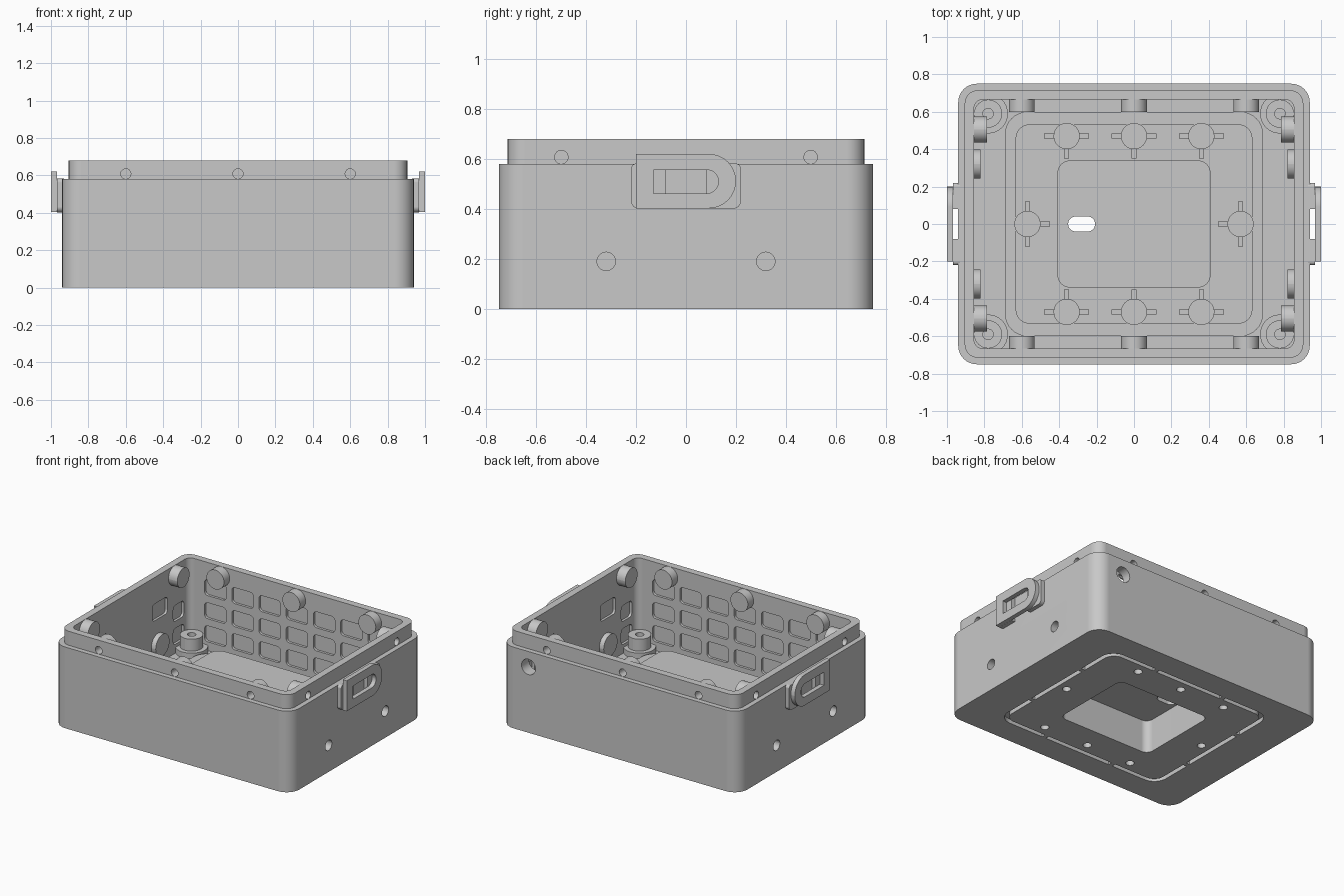
import bpy, bmesh
from math import cos, sin, pi

cube = bpy.data.objects.get("Cube")
if cube:
    bpy.data.objects.remove(cube)

COLOUR = (0.58, 0.58, 0.58, 1)
grey = bpy.data.materials.new("plain_grey")
grey.use_nodes = True
grey.diffuse_color = COLOUR
grey.node_tree.nodes["Principled BSDF"].inputs["Base Color"].default_value = COLOUR

SIGNS = (-1, 1)


def place(u, v, t, axis):
    return {"z": (u, v, t), "y": (u, t, v), "x": (t, u, v)}[axis]


def outline(hw, hh, radii, cu=0, cv=0, seg=8):
    """Rounded rectangle; radii run from the upper right corner anticlockwise."""
    pts = []
    corners = ((1, 1), (-1, 1), (-1, -1), (1, -1))
    for k, ((su, sv), r) in enumerate(zip(corners, radii)):
        steps = seg if r else 0
        for i in range(steps + 1):
            a = pi / 2 * (k + i / max(steps, 1))
            pts.append((cu + su * (hw - r) + r * cos(a), cv + sv * (hh - r) + r * sin(a)))
    return pts


def loft(bm, rings, axis="z", closed=False):
    """Join (outline, height) rings into a skin, capped or closed on itself."""
    loops = [[bm.verts.new(place(u, v, t, axis)) for u, v in pts] for pts, t in rings]
    pairs = list(zip(loops, loops[1:]))
    if closed:
        pairs.append((loops[-1], loops[0]))
    else:
        bm.faces.new(loops[0])
        bm.faces.new(loops[-1])
    for a, b in pairs:
        n = len(a)
        for i in range(n):
            j = (i + 1) % n
            bm.faces.new((a[i], a[j], b[j], b[i]))


def block(bm, cu, cv, hw, hh, t0, t1, r=0, axis="z"):
    pts = outline(hw, hh, [r] * 4, cu, cv)
    loft(bm, [(pts, t0), (pts, t1)], axis)


def rod(bm, cu, cv, r, t0, t1, axis="z"):
    block(bm, cu, cv, r, r, t0, t1, r * 0.9999, axis)


def finish(bm, name):
    bmesh.ops.recalc_face_normals(bm, faces=bm.faces[:])
    mesh = bpy.data.meshes.new(name)
    bm.to_mesh(mesh)
    bm.free()
    ob = bpy.data.objects.new(name, mesh)
    bpy.context.scene.collection.objects.link(ob)
    mesh.materials.append(grey)
    return ob


# Tub: outer wall, stepped lip, inner wall and floor in one skin
bm = bmesh.new()
outer = outline(0.94, 0.75, [0.1] * 4)
lip = outline(0.905, 0.715, [0.07] * 4)
inner = outline(0.855, 0.665, [0.045] * 4)
loft(bm, [(outer, 0), (outer, 0.58), (lip, 0.58), (lip, 0.68), (inner, 0.68), (inner, 0.05)])
tub = finish(bm, "tub")

# Raised platform over the underside pocket
bm = bmesh.new()
block(bm, 0, 0, 0.41, 0.34, 0.03, 0.265, 0.07)
platform = finish(bm, "raised_platform")

# Rib ring on the floor
bm = bmesh.new()
ring_out = outline(0.69, 0.6, [0.12] * 4)
ring_in = outline(0.63, 0.53, [0.07] * 4)
loft(bm, [(ring_out, 0.04), (ring_out, 0.08), (ring_in, 0.08), (ring_in, 0.04)], closed=True)
finish(bm, "floor_rib_ring")

# Floor bosses with crossed stiffening ribs
BOSSES = [(x, s * 0.47) for s in SIGNS for x in (-0.36, 0, 0.36)] + [(-0.57, 0), (0.57, 0)]
bm = bmesh.new()
ribs = bmesh.new()
for x, y in BOSSES:
    rod(bm, x, y, 0.07, 0.04, 0.12)
    if y:
        s = -1 if y > 0 else 1
        block(ribs, x, y, 0.12, 0.013, 0.04, 0.1)
        block(ribs, x, y + s * 0.06, 0.013, 0.06, 0.04, 0.099)
    else:
        s = -1 if x > 0 else 1
        block(ribs, x, y, 0.013, 0.12, 0.04, 0.1)
        block(ribs, x + s * 0.06, y, 0.06, 0.013, 0.04, 0.099)
bosses = finish(bm, "floor_bosses")
finish(ribs, "boss_ribs")

# Corner screw posts
bm = bmesh.new()
for sx in SIGNS:
    for sy in SIGNS:
        p = [outline(r, r, [r * 0.9999] * 4, sx * 0.78, sy * 0.59) for r in (0.106, 0.075, 0.028)]
        loft(bm, [(p[0], 0.04), (p[0], 0.09), (p[1], 0.09), (p[1], 0.175), (p[2], 0.175), (p[2], 0.06)])
finish(bm, "corner_posts")

# Round pegs along the inner walls
bm = bmesh.new()
for s in SIGNS:
    for x in (-0.6, 0, 0.6):
        rod(bm, x, 0.61, 0.069, s * 0.6, s * 0.67, "y")
    for y in SIGNS:
        rod(bm, y * 0.505, 0.61, 0.069, s * 0.785, s * 0.86, "x")
        rod(bm, y * 0.32, 0.19, 0.078, s * 0.82, s * 0.86, "x")
pegs = finish(bm, "wall_pegs")

# Cutter: pocket, groove, blind holes and wall recesses
bm = bmesh.new()
block(bm, 0, 0, 0.37, 0.305, -0.1, 0.235, 0.05)
g_out = outline(0.668, 0.573, [0.1] * 4)
g_in = outline(0.638, 0.543, [0.075] * 4)
loft(bm, [(g_out, -0.1), (g_out, 0.03), (g_in, 0.03), (g_in, -0.1)], closed=True)
for x, y in BOSSES:
    rod(bm, x, y, 0.028, -0.1, 0.09)
for s in SIGNS:
    for x in (-0.6, 0, 0.6):
        rod(bm, x, 0.608, 0.027, s * 0.62, s * 0.8, "y")
    for y in SIGNS:
        rod(bm, y * 0.5, 0.608, 0.027, s * 0.81, s * 1.1, "x")
        rod(bm, y * 0.32, 0.19, 0.037, s * 0.835, s * 1.1, "x")
        block(bm, y * 0.34, 0.43, 0.085, 0.06, s * 0.8, s * 0.873, 0.025, "x")
        for z in (0.17, 0.335):
            block(bm, y * 0.55, z, 0.06, 0.057, s * 0.8, s * 0.873, 0.025, "x")
    for col in range(-3, 4):
        for z in (0.17, 0.335, 0.5):
            block(bm, col * 0.215, z, 0.085, 0.057, s * 0.61, s * 0.683, 0.025, "y")
recess_cutter = finish(bm, "recess_cutter")

# Cutter: slot in the platform and cable hole in the back
bm = bmesh.new()
block(bm, -0.28, 0, 0.072, 0.04, 0.15, 0.35, 0.0399)
rod(bm, 0.72, 0.47, 0.055, 0.6, 0.9, "y")
opening_cutter = finish(bm, "opening_cutter")

CUTS = (
    (tub, (recess_cutter, opening_cutter)),
    (platform, (recess_cutter, opening_cutter)),
    (bosses, (recess_cutter,)),
    (pegs, (recess_cutter,)),
)
for ob, cutters in CUTS:
    for cutter in cutters:
        mod = ob.modifiers.new(cutter.name, "BOOLEAN")
        mod.operation = "DIFFERENCE"
        mod.solver = "EXACT"
        mod.object = cutter
graph = bpy.context.evaluated_depsgraph_get()
done = [(ob, bpy.data.meshes.new_from_object(ob.evaluated_get(graph))) for ob, _ in CUTS]
for ob, mesh in done:
    ob.modifiers.clear()
    ob.data = mesh
for cutter in (recess_cutter, opening_cutter):
    bpy.data.objects.remove(cutter)

# Small bridges crossing the underside groove
bm = bmesh.new()
for s in SIGNS:
    for t in SIGNS:
        block(bm, t * 0.28, s * 0.558, 0.015, 0.015, 0, 0.03)
        block(bm, s * 0.653, t * 0.25, 0.015, 0.015, 0, 0.03)
finish(bm, "groove_bridges")

# Side loops: slotted plate held off the wall by two mounts
for s, side in ((1, "left"), (-1, "right")):
    bm = bmesh.new()
    plate = outline(0.2, 0.109, [0.108, 0, 0, 0.108], 0, 0.512)
    slot = outline(0.13, 0.047, [0.046, 0, 0, 0.046], 0, 0.51)
    loft(bm, [(plate, s * 0.968), (plate, s), (slot, s), (slot, s * 0.968)], "x", closed=True)
    finish(bm, side + "_loop_plate")
    bm = bmesh.new()
    for t in SIGNS:
        radii = [0.02, 0, 0, 0.03] if t > 0 else [0, 0.02, 0.03, 0]
        pts = outline(0.07, 0.09, radii, t * 0.15, 0.492)
        loft(bm, [(pts, s * 0.93), (pts, s * 0.969)], "x")
    finish(bm, side + "_loop_mounts")

# Smooth the rounded walls, keep the edges sharp and the flats even
bpy.ops.object.select_all(action="DESELECT")
for ob in bpy.context.scene.objects:
    if ob.type == "MESH":
        ob.select_set(True)
        bpy.context.view_layer.objects.active = ob
bpy.ops.object.shade_smooth_by_angle(angle=pi / 6)
for ob in bpy.context.selected_objects:
    even = ob.modifiers.new("even_flats", "WEIGHTED_NORMAL")
    even.keep_sharp = True
